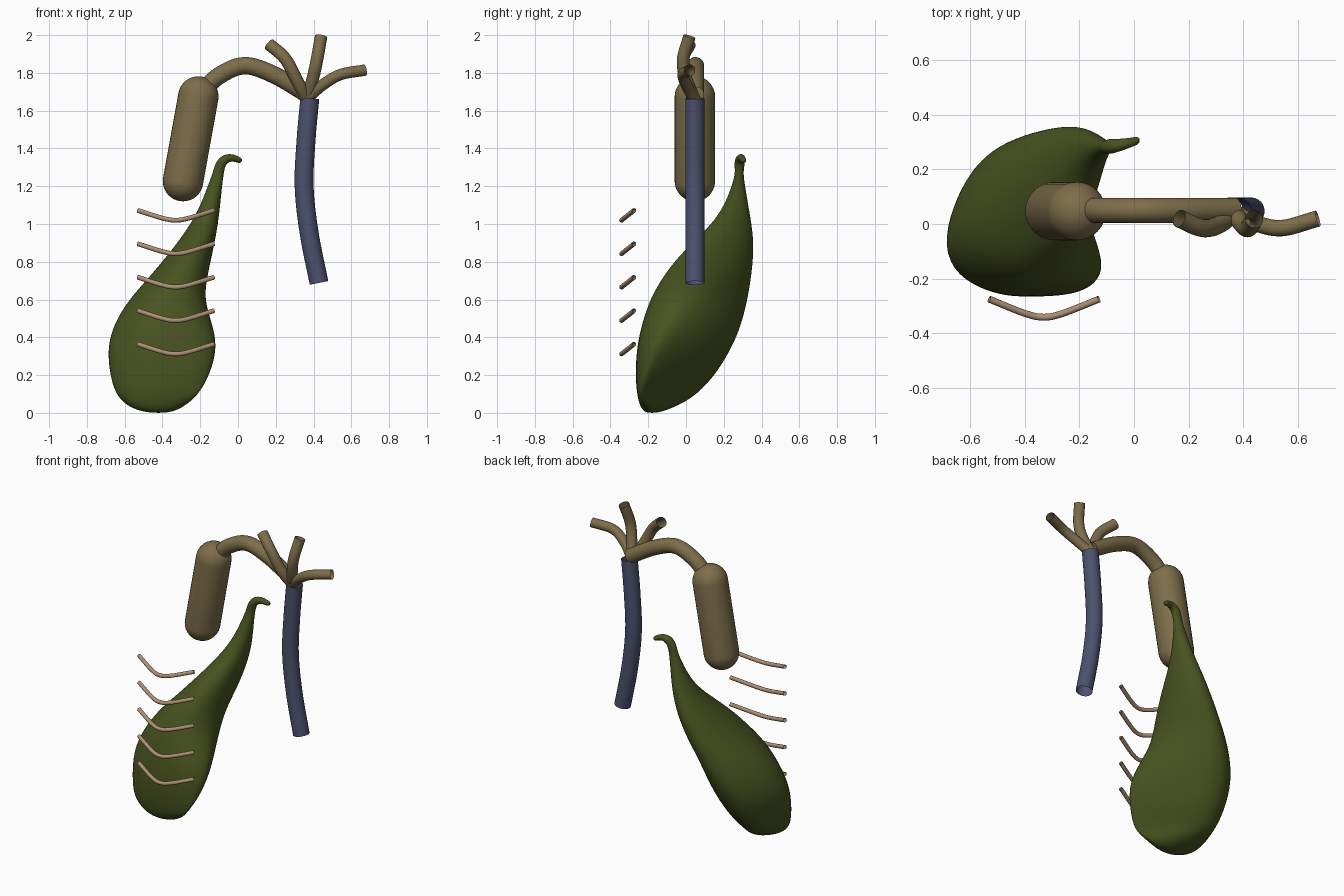
import bpy, bmesh, math
from mathutils import Vector

if "Cube" in bpy.data.objects:
    bpy.data.objects.remove(bpy.data.objects["Cube"])


def material(name, rgb):
    m = bpy.data.materials.new(name)
    m.diffuse_color = (*rgb, 1)
    m.use_nodes = True
    m.node_tree.nodes["Principled BSDF"].inputs["Base Color"].default_value = m.diffuse_color
    return m


GREEN = material("bile green", (0.064, 0.086, 0.014))
TAN = material("olive tan", (0.205, 0.153, 0.068))
BLUE = material("slate blue", (0.073, 0.081, 0.155))
PINK = material("pale pink tan", (0.42, 0.28, 0.18))


def mesh_object(name, bm, mat):
    bmesh.ops.recalc_face_normals(bm, faces=bm.faces)
    me = bpy.data.meshes.new(name)
    bm.to_mesh(me)
    bm.free()
    me.materials.append(mat)
    ob = bpy.data.objects.new(name, me)
    bpy.context.collection.objects.link(ob)
    return ob


def loft(bm, rings, caps=True):
    """Skin a list of point rings, optionally capping both ends."""
    loops = [[bm.verts.new(p) for p in r] for r in rings]
    n = len(loops[0])
    for a, b in zip(loops, loops[1:]):
        for i in range(n):
            j = (i + 1) % n
            bm.faces.new((a[i], a[j], b[j], b[i])).smooth = True
    if caps:
        bm.faces.new(loops[0]).smooth = True
        bm.faces.new(loops[-1]).smooth = True


def spline(pts, steps=8):
    """Catmull-Rom samples through the points."""
    p = [Vector(q) for q in pts]
    p = [2 * p[0] - p[1]] + p + [2 * p[-1] - p[-2]]
    out = []
    for i in range(1, len(p) - 2):
        a, b, c, d = p[i - 1:i + 3]
        for s in range(steps):
            t = s / steps
            out.append(0.5 * (2 * b + (c - a) * t + (2 * a - 5 * b + 4 * c - d) * t * t
                              + (3 * b - a - 3 * c + d) * t ** 3))
    return out + [p[-2]]


def tube(name, pts, r, mat, sides=20):
    """Open-ended pipe along a smooth path."""
    path = spline(pts)
    rings = []
    for i, c in enumerate(path):
        d = (path[min(i + 1, len(path) - 1)] - path[max(i - 1, 0)]).normalized()
        v = Vector((0, 1, 0))
        v = (v - d * v.dot(d)).normalized()
        u = d.cross(v)
        rings.append([c + r * (u * math.cos(2 * math.pi * k / sides)
                               + v * math.sin(2 * math.pi * k / sides)) for k in range(sides)])
    bm = bmesh.new()
    loft(bm, rings, caps=False)
    return mesh_object(name, bm, mat)


def clamp(v):
    return max(0, min(1, v))


# Pear-shaped sac: horizontal sections (z, left, right, front, back)
sections = [
    (0.0, -.46, -.38, -.205, -.155), (.015, -.54, -.32, -.23, -.10),
    (.05, -.60, -.265, -.245, -.02), (.10, -.645, -.21, -.255, .06),
    (.20, -.675, -.152, -.263, .155), (.35, -.69, -.110, -.255, .245),
    (.48, -.65, -.142, -.225, .295), (.60, -.575, -.18, -.185, .322),
    (.70, -.485, -.168, -.13, .338), (.80, -.40, -.147, -.06, .350),
    (.90, -.32, -.125, .035, .355), (1.0, -.25, -.107, .14, .345),
    (1.1, -.197, -.095, .205, .328), (1.2, -.16, -.085, .243, .312),
    (1.27, -.133, -.076, .262, .302)]
# Hooked tip: (x, y, z, radius, tilt in degrees)
hook = [(-.094, .283, 1.315, .028, 20), (-.072, .286, 1.343, .026, 55),
        (-.038, .291, 1.353, .021, 88), (-.006, .300, 1.344, .017, 112),
        (.020, .307, 1.331, .014, 122)]
SEG = 24
angles = [2 * math.pi * k / SEG for k in range(SEG)]
rings = []
for z, x0, x1, y0, y1 in sections:
    fade = clamp((0.75 - z) / 0.35) * clamp(z / 0.1)
    back_shift = 0.09 * clamp((0.6 - z) / 0.3) * clamp(z / 0.1)
    ym, hy = (y0 + y1) / 2, 1.03 * (y1 - y0) / 2
    ring = []
    for a in angles:
        c, s = math.cos(a), math.sin(a)
        cx, lean = c, 0.05 * c * c * (1 + 0.9 * s)
        if c > 1e-6:
            lean = 0.15 * c * c * (1 + 0.9 * s)
            if s < 0:
                # full, rounded front right corner
                lean = 0.15 * (1 + s)
                cx = c ** (1 - 0.35 * fade)
        x = (x0 + x1) / 2 + 1.02 * (x1 - x0) / 2 * cx
        x -= back_shift * max(0, s) ** 2 * (1 if c > 0 else 1 - 0.6 * c * c)
        ring.append((x, ym + hy * s - fade * lean, z))
    rings.append(ring)
for x, y, z, r, tilt in hook:
    t = math.radians(tilt)
    rings.append([(x + r * math.cos(a) * math.cos(t), y + r * math.sin(a),
                   z - r * math.cos(a) * math.sin(t)) for a in angles])
bm = bmesh.new()
loft(bm, rings)
sac = mesh_object("pear_sac", bm, GREEN)
sac.modifiers.new("smooth", "SUBSURF").levels = 2
sac.modifiers["smooth"].render_levels = 2

# Capsule: hemispherical ends along a leaning axis
low, high, R = Vector((-.291, .047, 1.227)), Vector((-.210, .047, 1.675)), 0.107
axis = (high - low).normalized()
side = Vector((0, 1, 0)).cross(axis)
profile = [(low, math.radians(d)) for d in range(-88, 1, 8)] + \
          [(high, math.radians(d)) for d in range(0, 89, 8)]
bm = bmesh.new()
loft(bm, [[c + axis * R * math.sin(t) + R * math.cos(t)
           * (side * math.cos(2 * math.pi * k / 32) + Vector((0, 1, 0)) * math.sin(2 * math.pi * k / 32))
           for k in range(32)] for c, t in profile])
mesh_object("capsule", bm, TAN)

# Arched duct and long trunk
tube("arched_duct", [(-.19, .05, 1.70), (-.10, .05, 1.785), (.035, .05, 1.838),
                     (.19, .05, 1.79), (.37, .05, 1.685)], .046, TAN, 24)
tube("trunk", [(.38, .047, 1.665), (.360, .047, 1.44), (.350, .047, 1.2),
               (.377, .047, .95), (.429, .047, .688)], .05, BLUE, 24)

# Three branches fanning from the top of the trunk
base = (.365, .045, 1.66)
tube("branch_left", [base, (.315, 0, 1.755), (.25, -.015, 1.875), (.165, .02, 1.952)], .033, TAN)
tube("branch_middle", [base, (.396, .0, 1.77), (.418, -.015, 1.87), (.440, .018, 1.993)], .033, TAN)
tube("branch_right", [base, (.44, .005, 1.73), (.54, -.015, 1.79), (.673, .02, 1.815)], .03, TAN)

# Five thin curved strands in front of the sac
for i in range(5):
    z = 1.072 - .177 * i
    tube(f"strand_{i + 1}", [(-.53, -.275, z), (-.40, -.327, z - .041), (-.33, -.341, z - .052),
                             (-.26, -.327, z - .041), (-.128, -.275, z)], .0125, PINK, 12)
